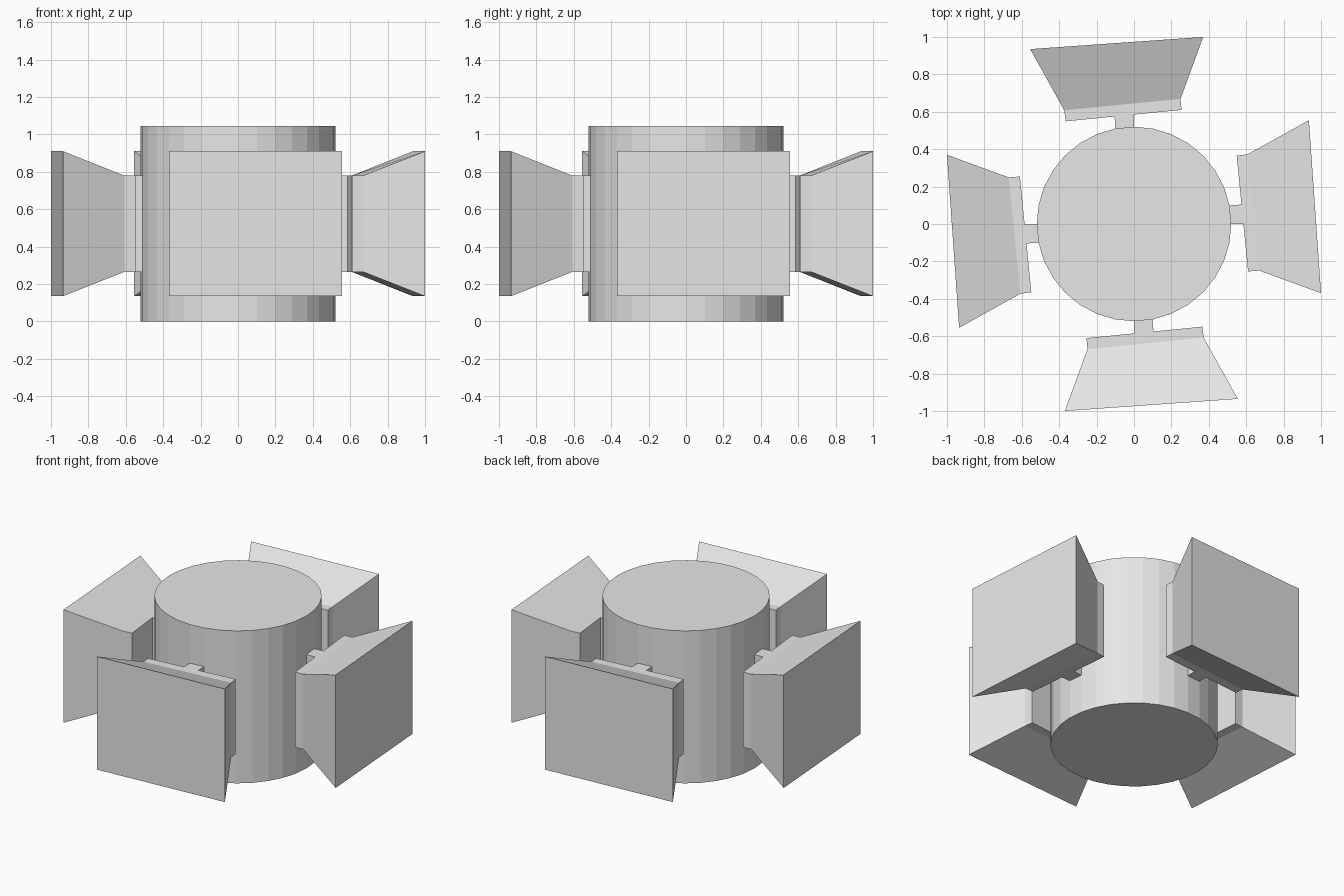
import bpy
import bmesh
from math import pi
from mathutils import Matrix, Vector

cube = bpy.data.objects.get("Cube")
if cube:
    bpy.data.objects.remove(cube, do_unlink=True)

grey = bpy.data.materials.new("light grey")
grey.use_nodes = True
colour = (0.8, 0.8, 0.8, 1)
grey.diffuse_color = colour
grey.node_tree.nodes["Principled BSDF"].inputs["Base Color"].default_value = colour


def add_object(name, bm):
    bmesh.ops.recalc_face_normals(bm, faces=bm.faces)
    mesh = bpy.data.meshes.new(name)
    bm.to_mesh(mesh)
    bm.free()
    mesh.materials.append(grey)
    obj = bpy.data.objects.new(name, mesh)
    bpy.context.collection.objects.link(obj)
    return obj


def loft(name, sections, turn):
    """Join upright rectangles, each given as (left xy, right xy, bottom, top)."""
    bm = bmesh.new()
    rings = []
    for left, right, low, high in sections:
        corners = [(*left, low), (*right, low), (*right, high), (*left, high)]
        rings.append([bm.verts.new(turn @ Vector(c)) for c in corners])
    for a, b in zip(rings, rings[1:]):
        for i in range(4):
            j = (i + 1) % 4
            bm.faces.new((a[i], a[j], b[j], b[i]))
    bm.faces.new(rings[0])
    bm.faces.new(rings[-1])
    return add_object(name, bm)


# Central drum
HEIGHT, RADIUS = 1.045, 0.52
bm = bmesh.new()
bmesh.ops.create_cone(bm, cap_ends=True, segments=32, radius1=RADIUS, radius2=RADIUS,
                      depth=HEIGHT, matrix=Matrix.Translation((0, 0, HEIGHT / 2)))
add_object("drum", bm)

# Flared pads on short stems, repeated around the drum
LOW, HIGH = 0.265, 0.78
stem = [((0, -0.49), (0.098, -0.49), LOW, HIGH),
        ((0, -0.585), (0.104, -0.575), LOW, HIGH)]
pad = [((-0.254, -0.61), (0.365, -0.549), LOW, HIGH),
       ((-0.249, -0.669), (0.373, -0.608), LOW, HIGH),
       ((-0.37, -1.0), (0.555, -0.935), 0.135, 0.91)]
for i, side in enumerate(("front", "left", "back", "right")):
    turn = Matrix.Rotation(i * pi / 2, 4, "Z")
    loft(side + "_stem", stem, turn)
    loft(side + "_pad", pad, turn)
